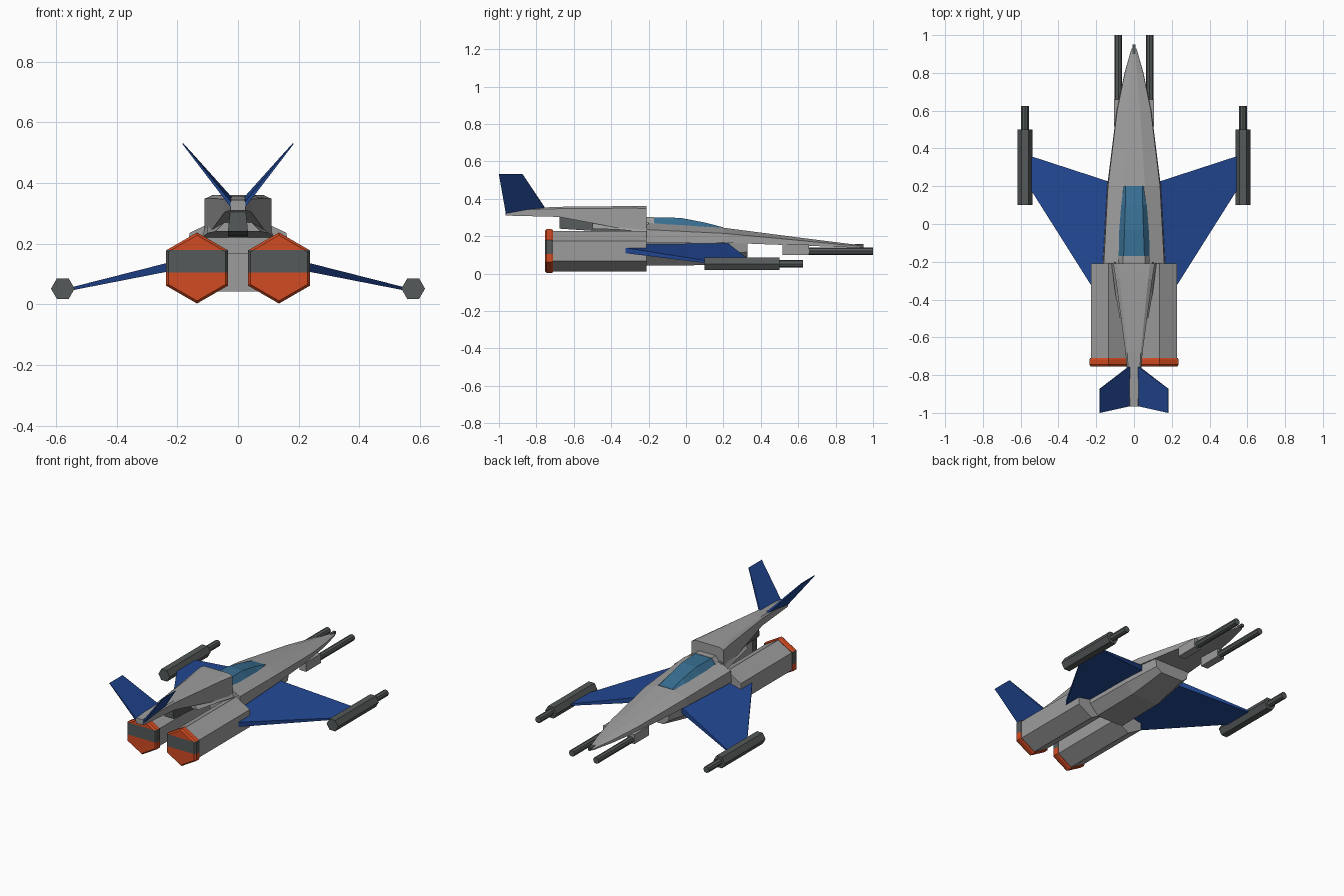
import bpy, bmesh, math
from mathutils import Vector

old = bpy.data.objects.get("Cube")
if old:
    bpy.data.objects.remove(old, do_unlink=True)


def material(name, rgb):
    m = bpy.data.materials.new(name)
    m.diffuse_color = (*rgb, 1)
    m.use_nodes = True
    m.node_tree.nodes["Principled BSDF"].inputs["Base Color"].default_value = (*rgb, 1)
    return m


GREY = material("hull grey", (0.33, 0.335, 0.33))
DARK = material("gunmetal", (0.09, 0.1, 0.1))
BLUE = material("wing blue", (0.016, 0.065, 0.3))
ORANGE = material("engine orange", (0.64, 0.07, 0.016))
GLASS = material("canopy glass", (0.04, 0.16, 0.29))


def loft(name, rings, *mats, cuts=(), rule=None):
    """Skin a list of equal-length 3D rings and cap both ends."""
    bm = bmesh.new()
    loops = [[bm.verts.new(p) for p in ring] for ring in rings]
    n = len(loops[0])
    for a, b in zip(loops, loops[1:]):
        for i in range(n):
            j = (i + 1) % n
            bm.faces.new((a[i], a[j], b[j], b[i]))
    bm.faces.new(loops[0])
    bm.faces.new(loops[-1])
    for z in cuts:
        bmesh.ops.bisect_plane(bm, geom=bm.verts[:] + bm.edges[:] + bm.faces[:],
                               plane_co=(0, 0, z), plane_no=(0, 0, 1))
    bmesh.ops.recalc_face_normals(bm, faces=bm.faces)
    if rule:
        for f in bm.faces:
            f.material_index = rule(f.calc_center_median())
    me = bpy.data.meshes.new(name)
    bm.to_mesh(me)
    bm.free()
    for m in mats:
        me.materials.append(m)
    ob = bpy.data.objects.new(name, me)
    bpy.context.collection.objects.link(ob)
    return ob


def mirrored(y, *half):
    """Ring at y from right-half (x, z) points listed bottom to top."""
    return ([Vector((x, y, z)) for x, z in half]
            + [Vector((-x, y, z)) for x, z in reversed(half)])


def ngon(x, y, z, r, n=6, phase=0.0):
    return [Vector((x + r * math.cos(phase + math.tau * i / n), y,
                    z + r * math.sin(phase + math.tau * i / n))) for i in range(n)]


def box(name, x0, x1, y0, y1, z0, z1, mat):
    return loft(name, [[(x0, y, z0), (x1, y, z0), (x1, y, z1), (x0, y, z1)]
                       for y in (y0, y1)], mat)


# Upper hull: y, width, bottom z, shoulder z, top width, top z
hull = [(-0.21, 0.165, 0.165, 0.235, 0.085, 0.272),
        (0.2, 0.142, 0.165, 0.215, 0.058, 0.245),
        (0.6, 0.092, 0.15, 0.178, 0.032, 0.193),
        (0.8, 0.05, 0.143, 0.158, 0.016, 0.168),
        (0.93, 0.013, 0.138, 0.146, 0.006, 0.152)]
loft("upper_hull", [mirrored(y, (w, zb), (w * 0.97, zm), (wt, zt))
                    for y, w, zb, zm, wt, zt in hull], GREY)
box("nose_probe", -0.008, 0.008, 0.9, 0.95, 0.14, 0.157, DARK)

# Lower hull with a sloping front underside
loft("lower_hull", [mirrored(-0.215, (0.09, 0.042), (0.145, 0.1), (0.15, 0.17)),
                    mirrored(0.1, (0.09, 0.045), (0.14, 0.1), (0.142, 0.17)),
                    mirrored(0.33, (0.075, 0.088), (0.11, 0.115), (0.12, 0.168))], GREY)

# Canopy and its rear frame
loft("canopy", [mirrored(-0.17, (0.085, 0.265), (0.055, 0.3)),
                mirrored(-0.03, (0.078, 0.26), (0.05, 0.298)),
                mirrored(0.1, (0.068, 0.25), (0.046, 0.273)),
                mirrored(0.2, (0.058, 0.243), (0.045, 0.247))], GLASS)
loft("canopy_frame", [mirrored(y, (0.088, 0.265), (0.057, 0.302))
                      for y in (-0.215, -0.17)], GREY)

# Dorsal boom, neck below it and dark underslung block
loft("dorsal_boom", [mirrored(-0.21, (0.11, 0.225), (0.11, 0.348), (0.085, 0.36)),
                     mirrored(-0.29, (0.097, 0.23), (0.097, 0.35), (0.075, 0.361)),
                     mirrored(-0.68, (0.045, 0.303), (0.045, 0.347), (0.036, 0.357)),
                     mirrored(-0.965, (0.025, 0.31), (0.025, 0.338), (0.02, 0.344))], GREY)
loft("boom_neck", [mirrored(-0.2, (0.12, 0.22), (0.1, 0.275)),
                   mirrored(-0.36, (0.1, 0.235), (0.06, 0.275)),
                   mirrored(-0.5, (0.075, 0.24), (0.04, 0.275))], GREY)
loft("underslung_block", [mirrored(-0.25, (0.033, 0.22), (0.028, 0.3)),
                          mirrored(-0.45, (0.033, 0.225), (0.028, 0.3)),
                          mirrored(-0.675, (0.033, 0.24), (0.026, 0.303))], DARK)

UP = math.pi / 2
for side, s in (("left", 1), ("right", -1)):
    # Engine nacelle with two-tone nozzle
    ex, ez = 0.135 * s, 0.12
    loft(side + "_engine", [ngon(ex, y, ez, 0.108, 6, UP) for y in (-0.21, -0.72)], GREY)
    nozzle = [(-0.71, 0.112), (-0.718, 0.117), (-0.745, 0.117), (-0.755, 0.108)]
    loft(side + "_nozzle", [ngon(ex, y, ez, r, 6, UP) for y, r in nozzle],
         ORANGE, DARK, cuts=(0.105, 0.18),
         rule=lambda c: int(0.105 < c.z < 0.18))

    # Wing: x, rear y, front y, mid z, half thickness
    wing = [(0.11, -0.51, 0.217, 0.15, 0.018), (0.555, 0.195, 0.362, 0.05, 0.005)]
    loft(side + "_wing", [[(x * s, a, z - t), (x * s, b, z - t),
                           (x * s, b, z + t), (x * s, a, z + t)]
                          for x, a, b, z, t in wing], BLUE)

    # Wingtip cannon
    loft(side + "_wing_cannon", [ngon(0.577 * s, y, 0.052, 0.039) for y in (0.1, 0.5)], DARK)
    loft(side + "_wing_barrel", [ngon(0.577 * s, y, 0.052, 0.02, 8) for y in (0.49, 0.625)], DARK)

    # Nose cannon
    box(side + "_nose_mount", 0.06 * s, 0.107 * s, 0.515, 0.658, 0.098, 0.156, GREY)
    loft(side + "_nose_barrel", [ngon(0.083 * s, y, 0.12, 0.02, 8) for y in (0.65, 1.0)], DARK)

    # Canted tail fin, thin across its slope
    fin = [(0.018, -0.963, 0.322, -0.75, 0.342, 0.006),
           (0.182, -1.0, 0.53, -0.873, 0.53, 0.002)]
    rings = []
    for x, ya, za, yb, zb, t in fin:
        dx, dz = 0.79 * t, 0.61 * t
        rings.append([((x - dx) * s, ya, za + dz), ((x + dx) * s, ya, za - dz),
                      ((x + dx) * s, yb, zb - dz), ((x - dx) * s, yb, zb + dz)])
    loft(side + "_tail_fin", rings, BLUE)
